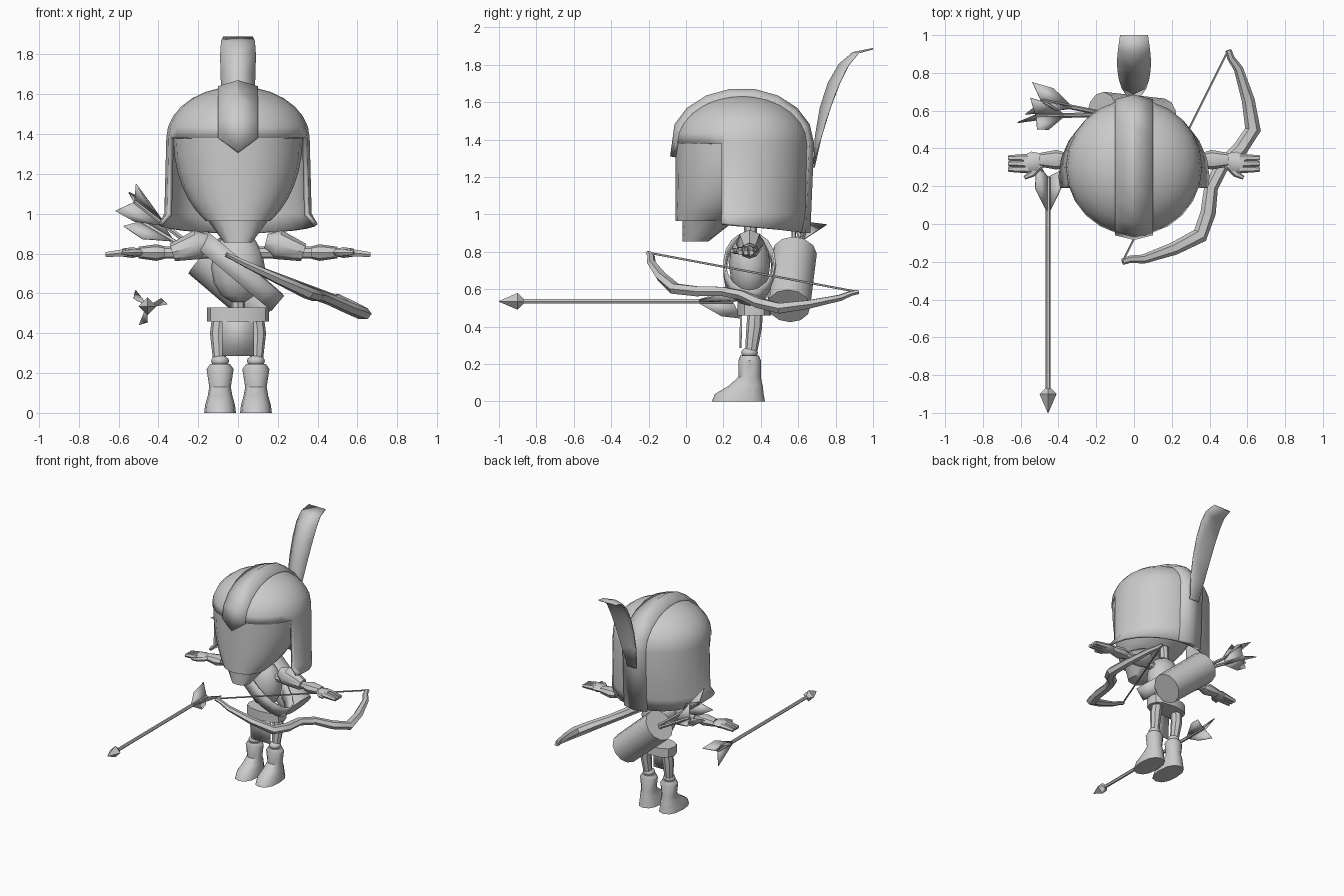
import bpy
import bmesh
import math
from mathutils import Vector

cube = bpy.data.objects.get("Cube")
if cube:
    bpy.data.objects.remove(cube)

grey = (0.6, 0.6, 0.6, 1)
material = bpy.data.materials.new("plain grey")
material.use_nodes = True
material.diffuse_color = grey
material.node_tree.nodes["Principled BSDF"].inputs["Base Color"].default_value = grey


def finish(name, bm, thickness=None, sharp_angle=40):
    bmesh.ops.recalc_face_normals(bm, faces=bm.faces)
    mesh = bpy.data.meshes.new(name)
    bm.to_mesh(mesh)
    bm.free()
    mesh.materials.append(material)
    mesh.shade_smooth()
    mesh.set_sharp_from_angle(angle=math.radians(sharp_angle))
    part = bpy.data.objects.new(name, mesh)
    bpy.context.collection.objects.link(part)
    if thickness:
        part.modifiers.new("thickness", "SOLIDIFY").thickness = thickness


def loft(rows, capped=True, closed=True):
    bm = bmesh.new()
    rows = [[bm.verts.new(point) for point in row] for row in rows]
    count = len(rows[0])
    for lower, upper in zip(rows, rows[1:]):
        for i in range(count if closed else count - 1):
            j = (i + 1) % count
            bm.faces.new((lower[i], lower[j], upper[j], upper[i]))
    if capped:
        bm.faces.new(rows[0])
        bm.faces.new(rows[-1])
    return bm


def turn(count):
    return [math.tau * i / count for i in range(count)]


def sweep(start, stop, steps):
    return [math.radians(start + (stop - start) * i / steps) for i in range(steps + 1)]


def signed_power(value, power):
    return math.copysign(abs(value) ** power, value)


def oval(x, y, z, width, depth, sides=16, power=1):
    return [Vector((x + width * signed_power(math.sin(a), power),
                    y - depth * signed_power(math.cos(a), power), z)) for a in turn(sides)]


def tube(name, path, radii, sides=8, flatness=1):
    path = [Vector(point) for point in path]
    rows = []
    for i, point in enumerate(path):
        before, after = path[max(i - 1, 0)], path[min(i + 1, len(path) - 1)]
        along = (after - before).normalized()
        side = along.orthogonal() if abs(along.z) > 0.99 else along.cross(Vector((0, 0, 1)))
        side.normalize()
        up = side.cross(along) * flatness
        rows.append([point + radii[i] * (side * math.cos(a) + up * math.sin(a))
                     for a in turn(sides)])
    finish(name, loft(rows))


def ball(name, centre, width, depth, height):
    x, y, z = centre
    rows = [oval(x, y, z + height * math.sin(a), width * math.cos(a), depth * math.cos(a), 12)
            for a in sweep(-75, 75, 6)]
    finish(name, loft(rows))


def arrow(name, tail, head, roll, pointed=False):
    tail, head = Vector(tail), Vector(head)
    along = (head - tail).normalized()
    side = along.cross(Vector((0, 0, 1))).normalized()
    up = side.cross(along)
    tube(name + "_shaft", [tail, head], [0.013, 0.013], 6)
    if pointed:
        tube(name + "_point", [head, head + along * 0.03, head + along * 0.13],
             [0.015, 0.045, 0.002], 4)
    # Three slightly twisted vanes
    bm = bmesh.new()
    for vane in turn(3):
        front, back = [side * math.cos(a) + up * math.sin(a)
                       for a in (vane + roll - 0.2, vane + roll + 0.2)]
        corners = [tail + along * 0.2, tail + along * 0.06 + front * 0.08,
                   tail - along * 0.05 + back * 0.1, tail]
        bm.faces.new([bm.verts.new(corner) for corner in corners])
    finish(name + "_fletching", bm, 0.006)


# Skull: half an ovoid with a flat face, and a wedge of a jaw below
brow = 1.38
head_y = 0.3
rows = []
for a in sweep(60, 0, 6):
    size = math.cos(a)
    rows.append(oval(0, 0.31 * size - 0.055, brow - 0.48 * math.sin(a),
                     0.325 * size, 0.31 * size, 20, 0.95))
finish("skull", loft(rows))
chin = oval(0, 0.05, 0.855, 0.07, 0.07, 12, 0.8)
cheeks = oval(0, 0.12, 0.965, 0.15, 0.14, 12, 0.8)
finish("jaw", loft([chin, cheeks]))

# Helmet: flared skirt and dome, with the face opening cut away
hem = oval(0, 0.25, 0, 0.4, 0.38, 24)
for point in hem:
    point.z = 0.98 - point.y / 8
rows = [hem, oval(0, head_y, 1, 0.37, 0.35, 24)]
rows += [oval(0, head_y, brow + 0.26 * math.sin(a), 0.36 * math.cos(a), 0.36 * math.cos(a), 24)
         for a in sweep(0, 88, 7)]
bm = loft(rows, capped=False)
opening_y = 0.19
skirt = [face for face in bm.faces if face.calc_center_median().z < brow]
edges = {edge for face in skirt for edge in face.edges}
verts = {vert for face in skirt for vert in face.verts}
bmesh.ops.bisect_plane(bm, geom=[*skirt, *edges, *verts],
                       plane_co=(0, opening_y, 0), plane_no=(0, 1, 0))
opening = [face for face in bm.faces if face.calc_center_median().z < brow
           and face.calc_center_median().y < opening_y]
bmesh.ops.delete(bm, geom=opening, context="FACES")
finish("helmet", bm, 0.02)

# Raised band over the helmet, pointed at the brow
rows = []
for a in sweep(180, 0, 9):
    across, rise = math.cos(a), math.sin(a)
    ridge = Vector((0, head_y + 0.385 * across, brow + 0.295 * rise))
    border = Vector((0.1, head_y + 0.36 * across, brow + 0.265 * rise))
    rows.append([border * 1, ridge, Vector((-border.x, border.y, border.z))])
rows.append([Vector((point.x, point.y - 0.02, 0.9)) for point in rows[-1]])
rows[0][1].z -= 0.07
finish("helmet_band", loft(rows, capped=False, closed=False), 0.035, 30)

# Plume: a folded sheet that widens and curls backward
rows = []
for a in sweep(0, 90, 6):
    y = 1 - 0.32 * math.cos(a) ** 0.8
    z = 1.25 + 0.64 * math.sin(a)
    width = 0.09 * math.sqrt(math.sin(a * 1.4 + 0.2))
    fold = 0.06 * math.sin(a * 2)
    rows.append([(-width, y + fold, z), (0, y, z), (width, y + fold, z)])
finish("plume", loft(rows, capped=False, closed=False), 0.008, 60)

# Torso, belt and loincloth
body_y = 0.34
tube("spine", [(0, 0.37, 0.48), (0, body_y, 1)], [0.035, 0.035])
ball("ribcage", (0, body_y, 0.73), 0.135, 0.11, 0.18)
finish("belt", loft([oval(0, 0.365, z, 0.155, 0.09, 12, 0.8) for z in (0.46, 0.53)]))
cloth = [[(-0.08, y, z), (0.08, y, z)] for y, z in ((0.29, 0.52), (0.285, 0.285))]
finish("loincloth", loft(cloth, capped=False, closed=False), 0.012)

# Strap slung across the chest to the quiver
reach = Vector((0.19, 0, -0.16))
half_width = Vector((0.032, 0, 0.038))
loop = [Vector((0.01, body_y, 0.71)) + reach * math.cos(a) + Vector((0, 0.14, 0)) * math.sin(a)
        for a in turn(16)]
strap = [[point - half_width for point in loop], [point + half_width for point in loop]]
finish("strap", loft(strap, capped=False), 0.012)

# Limbs, built once for each side
arm_z = 0.805
for side, label in ((1, "left_"), (-1, "right_")):
    def arm_point(x, y=body_y, z=arm_z):
        return (side * x, y, z)

    # Shoulder guard, arm and gloved hand
    tube(label + "shoulder_guard",
         [arm_point(0.14, z=0.86), arm_point(0.2, z=0.845), arm_point(0.33)],
         [0.04, 0.075, 0.045])
    tube(label + "arm", [arm_point(0.1), arm_point(0.42)], [0.03, 0.03])
    tube(label + "cuff", [arm_point(0.37), arm_point(0.41), arm_point(0.5)],
         [0.04, 0.052, 0.036], flatness=0.8)
    tube(label + "palm", [arm_point(0.48), arm_point(0.53, 0.325), arm_point(0.58, 0.315)],
         [0.035, 0.06, 0.045], flatness=0.45)
    for number, spread in enumerate((-0.03, 0, 0.03)):
        tube(f"{label}finger_{number}",
             [arm_point(0.56, 0.32 + spread), arm_point(0.665, 0.32 + spread, 0.795)],
             [0.022, 0.014], 6)
    tube(label + "thumb", [arm_point(0.5, 0.31), arm_point(0.54, 0.265), arm_point(0.58, 0.245)],
         [0.02, 0.018, 0.01], 6)

    # Leg, knee and boot
    x = side * 0.09
    tube(label + "thigh", [(x, 0.37, 0.48), (x * 1.1, 0.365, 0.4), (x, body_y, 0.2)],
         [0.04, 0.042, 0.028])
    ball(label + "knee", (x, body_y, 0.26), 0.045, 0.045, 0.03)
    sole = oval(x, 0.28, 0, 0.08, 0.142, 12, 0.85)
    toe = oval(x, 0.285, 0.04, 0.075, 0.13, 12, 0.85)
    instep = oval(x, 0.32, 0.085, 0.062, 0.09, 12, 0.85)
    ankle = oval(x, body_y, 0.13, 0.054, 0.06, 12)
    rim = oval(x, body_y, 0.22, 0.068, 0.06, 12)
    lip = oval(x, body_y, 0.245, 0.05, 0.05, 12)
    finish(label + "boot", loft([sole, toe, instep, ankle, rim, lip]))

# Quiver on the back with two arrows
base = Vector((0.15, 0.55, 0.51))
mouth = Vector((-0.17, 0.58, 0.79))
tube("quiver", [base, mouth], [0.115, 0.12], 12)
arrow("upper_quiver_arrow", (-0.52, 0.57, 1.06), mouth, 0.6)
arrow("lower_quiver_arrow", (-0.49, 0.65, 0.96), mouth.lerp(base, 0.2), 1.3)

# Loose arrow pointing forward
arrow("loose_arrow", (-0.455, 0.25, 0.535), (-0.455, -0.87, 0.535), 0.7, pointed=True)

# Recurve bow: one limb profile mirrored about the grip, and its string
string_middle = Vector((0.22, 0.36, 0.69))
half_string = Vector((0.28, 0.56, -0.105))
bulge = Vector((0.27, -0.14, -0.14))
limb = [(1, 0), (0.95, 0.1), (0.9, 0.3), (0.7, 0.7), (0.5, 1), (0.3, 0.95), (0.1, 0.8)]
profile = limb + [(-along, out) for along, out in reversed(limb)]
path = [string_middle + half_string * along + bulge * out for along, out in profile]
tube("bow", path, [0.017 + 0.025 * out for along, out in profile], 6, 0.75)
tube("bow_string", [path[0], path[-1]], [0.006, 0.006], 5)
